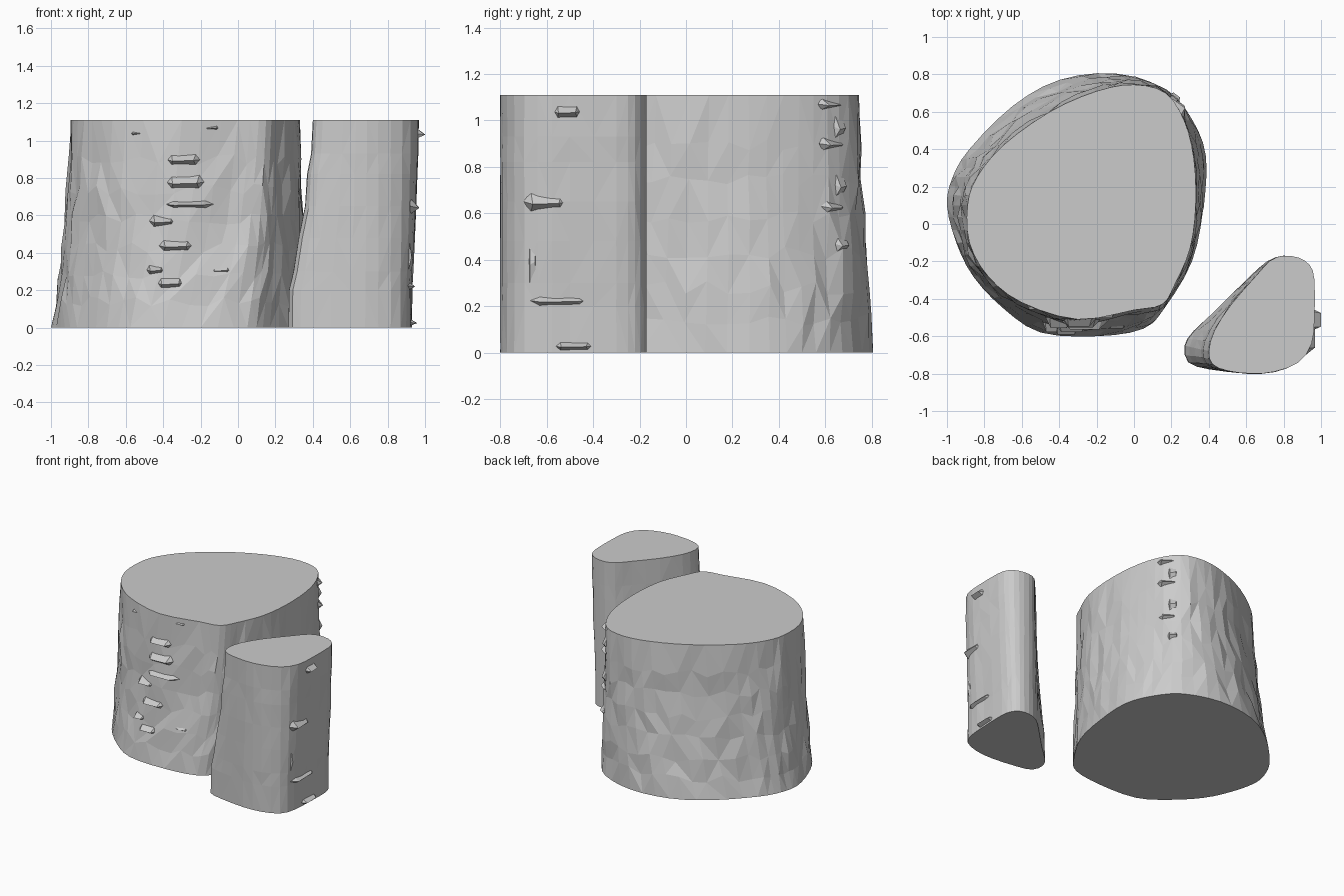
import bpy, bmesh, random
from mathutils import Vector
from mathutils.bvhtree import BVHTree

if "Cube" in bpy.data.objects:
    bpy.data.objects.remove(bpy.data.objects["Cube"])

random.seed(4)
H = 1.11


def resample(pts, sub):
    # rounded closed outline through the control points
    out, n = [], len(pts)
    for i in range(n):
        a, b, c, d = (Vector(pts[(i + k) % n]) for k in (-1, 0, 1, 2))
        for s in range(sub):
            t = s / sub
            out.append(b + 0.5 * t * ((c - a) + t * ((2*a - 5*b + 4*c - d) + t * (3*(b - c) + d - a))))
    return out


def column(name, bottom, top, blend, sub, jitter):
    # loft between two outlines; blend = (height, share of the top outline)
    lo, hi = resample(bottom, sub), resample(top, sub)
    n = len(lo)
    bm = bmesh.new()
    rings = []
    for k, (z, w) in enumerate(blend):
        ring = []
        for a, b in zip(lo, hi):
            p = a.lerp(b, w)
            inner = 0 < k < len(blend) - 1
            if inner:
                p = p * (1 + random.uniform(-jitter, jitter) / max(p.length, 0.3))
            dz = random.uniform(-0.03, 0.03) if inner and jitter > 0.004 else 0
            ring.append(bm.verts.new((p.x, p.y, z + dz)))
        rings.append(ring)
    for r, s in zip(rings, rings[1:]):
        for i in range(n):
            j = (i + 1) % n
            if random.random() < 0.5:
                bm.faces.new((r[i], r[j], s[j])); bm.faces.new((r[i], s[j], s[i]))
            else:
                bm.faces.new((r[i], r[j], s[i])); bm.faces.new((r[j], s[j], s[i]))
    bm.faces.new(rings[0][::-1])
    bm.faces.new(rings[-1])
    bmesh.ops.recalc_face_normals(bm, faces=bm.faces)
    tree = BVHTree.FromBMesh(bm)
    finish(bm, name)
    return tree


def finish(bm, name):
    me = bpy.data.meshes.new(name)
    bm.to_mesh(me)
    bm.free()
    bpy.context.collection.objects.link(bpy.data.objects.new(name, me))


def ledge(name, tree, origin, facing, w, h, depth):
    # faceted bark lump: six-sided base, short ridge out of the surface
    f = Vector(facing).normalized()
    side = Vector((-f.y, f.x, 0))
    up = Vector((0, 0, 1))
    hit = tree.ray_cast(Vector(origin) + f * 3, -f)[0]
    if hit is None:
        return
    bm = bmesh.new()

    def v(u, z, d):
        return bm.verts.new(hit + side * u * w + up * z * h + f * d)
    base = [v(u, z, -0.025) for u, z in
            ((-.5, 0), (-.34, -.5), (.34, -.5), (.5, 0), (.34, .5), (-.34, .5))]
    a, b = v(-.3, -.12, depth), v(.26, -.08, depth)
    for q in ((0, 1), (5, 0)):
        bm.faces.new((base[q[0]], base[q[1]], a))
    for q in ((2, 3), (3, 4)):
        bm.faces.new((base[q[0]], base[q[1]], b))
    bm.faces.new((base[1], base[2], b, a))
    bm.faces.new((base[4], base[5], a, b))
    bm.faces.new(base[::-1])
    bmesh.ops.recalc_face_normals(bm, faces=bm.faces)
    finish(bm, name)


# Wide trunk section
trunk_top = [(-.89, .1), (-.88, -.1), (-.78, -.28), (-.6, -.42), (-.3, -.51), (0, -.46),
             (.15, -.43), (.22, -.32), (.3, -.13), (.33, .1), (.32, .35), (.27, .55),
             (.17, .7), (0, .745), (-.2, .71), (-.45, .6), (-.7, .42), (-.84, .25)]
trunk_bottom = [(-1, .1), (-.95, -.1), (-.86, -.28), (-.7, -.45), (-.5, -.58), (-.2, -.6),
                (.05, -.56), (.17, -.44), (.31, -.2), (.37, .08), (.385, .36), (.31, .56),
                (.17, .72), (-.1, .805), (-.4, .77), (-.65, .63), (-.88, .4), (-.97, .25)]
trunk = column("wide_trunk", trunk_bottom, trunk_top,
               [(0, 0), (.14, .2), (.28, .37), (.43, .56), (.58, .7), (.74, .8),
                (.9, .9), (H, 1)], 3, .011)

# Narrow split piece
split_top = [(.4, -.68), (.42, -.75), (.5, -.785), (.63, -.8), (.75, -.79), (.88, -.74),
             (.95, -.64), (.965, -.5), (.965, -.3), (.94, -.22), (.88, -.18), (.8, -.17),
             (.73, -.195), (.65, -.28), (.52, -.43), (.43, -.57)]
split_bottom = [(.27, -.65), (.29, -.74), (.4, -.775), (.6, -.8), (.75, -.79), (.87, -.74),
                (.915, -.64), (.925, -.5), (.93, -.3), (.91, -.22), (.87, -.18), (.8, -.17),
                (.71, -.2), (.6, -.3), (.44, -.46), (.32, -.57)]
split = column("split_piece", split_bottom, split_top,
               [(0, 0), (.2, .02), (.3, .2), (.48, .42), (.65, .68), (.82, .77),
                (.93, .93), (H, 1)], 2, .003)

# Bark ledges down the front of the trunk: x, z, width, height
for i, (x, z, w, h) in enumerate([(-.29, .9, .2, .08), (-.28, .78, .23, .1), (-.26, .66, .27, .05),
                                  (-.4, .57, .15, .07), (-.33, .44, .2, .08), (-.44, .31, .1, .06),
                                  (-.36, .24, .16, .08), (-.54, 1.04, .07, .03),
                                  (-.14, 1.07, .09, .04), (-.09, .31, .12, .06)]):
    ledge(f"front_ledge_{i}", trunk, (x, 0, z), (0, -1, 0), w, h, .035 if i < 7 else .01)

# Bark chips on the back right corner: y, z, width, height
for i, (y, z, w, h) in enumerate([(.62, 1.07, .14, .05), (.68, .98, .07, .16), (.63, .9, .15, .06),
                                  (.68, .73, .07, .16), (.63, .63, .13, .07), (.68, .47, .08, .09)]):
    ledge(f"back_chip_{i}", trunk, (.22, y, z), (.6, .8, 0), w, h, .018)

# Knots on the right face of the split piece: y, z, width, height, depth
for i, (y, z, w, h, d) in enumerate([(-.51, 1.04, .13, .075, .035), (-.6, .65, .2, .09, .025),
                                     (-.54, .225, .28, .06, .02), (-.48, .03, .19, .055, .03),
                                     (-.66, .42, .04, .35, .008)]):
    ledge(f"side_knot_{i}", split, (0, y, z), (1, 0, 0), w, h, d)
